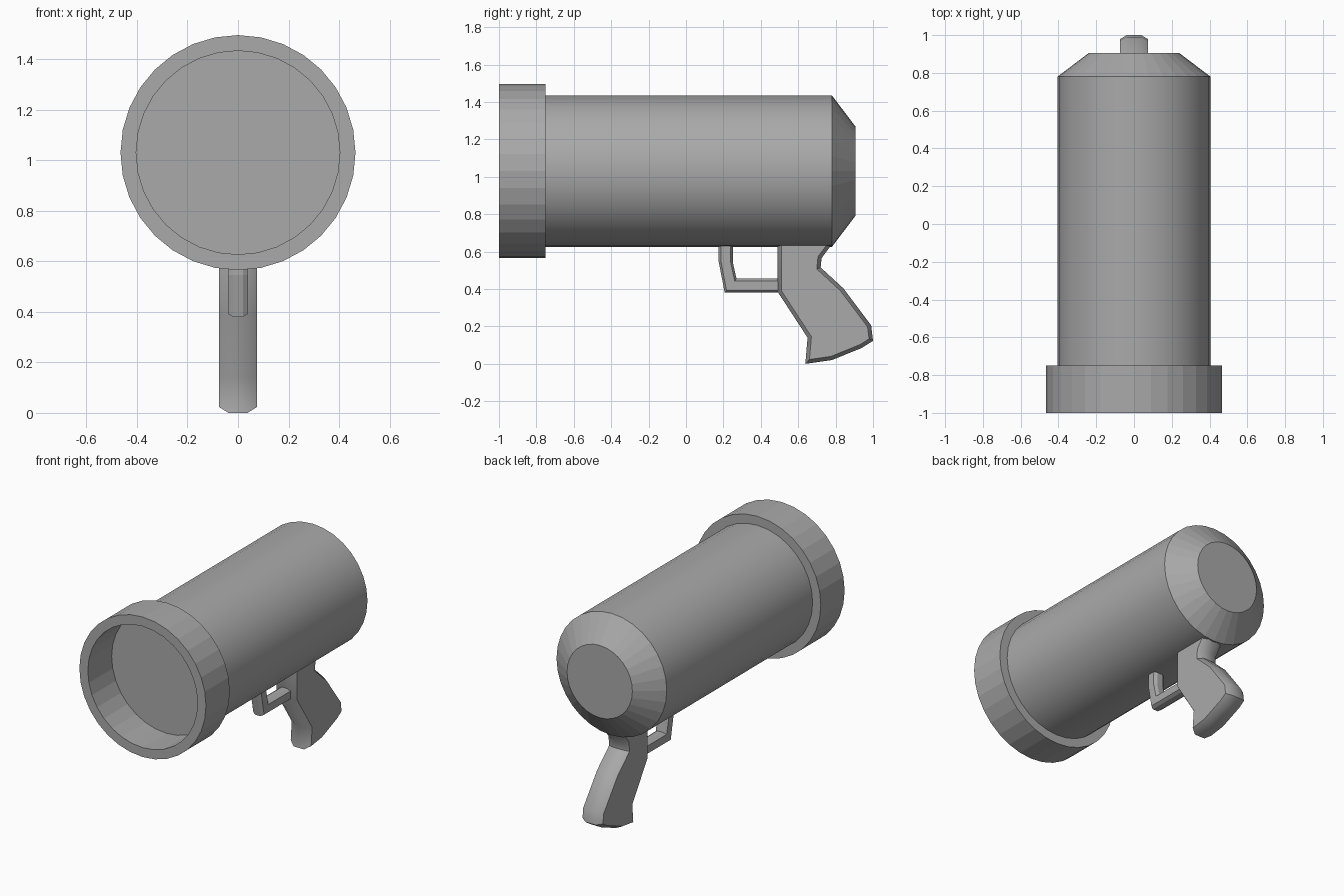
import bpy, bmesh, math
from mathutils import Vector

cube = bpy.data.objects.get("Cube")
if cube:
    bpy.data.objects.remove(cube, do_unlink=True)

AXIS_Z = 1.03
SIDES = 32

grey = bpy.data.materials.new("plain grey")
grey.use_nodes = True
grey.diffuse_color = (0.4, 0.4, 0.4, 1)
grey.node_tree.nodes["Principled BSDF"].inputs["Base Color"].default_value = (0.4, 0.4, 0.4, 1)


def finish(bm, name):
    bmesh.ops.recalc_face_normals(bm, faces=bm.faces)
    mesh = bpy.data.meshes.new(name)
    bm.to_mesh(mesh)
    bm.free()
    mesh.materials.append(grey)
    obj = bpy.data.objects.new(name, mesh)
    bpy.context.collection.objects.link(obj)
    return obj


def bridge(bm, a, b, smooth=False):
    for i in range(len(a)):
        j = (i + 1) % len(a)
        bm.faces.new((a[i], a[j], b[j], b[i])).smooth = smooth


def lathe(name, profile, closed=False, smooth_bands=()):
    """Turn (radius, y) points round the tube axis; an open profile gets end caps."""
    bm = bmesh.new()
    rings = []
    for r, y in profile:
        angles = [math.tau * i / SIDES for i in range(SIDES)]
        rings.append([bm.verts.new((r * math.cos(a), y, AXIS_Z + r * math.sin(a))) for a in angles])
    for k in range(len(rings) - 1):
        bridge(bm, rings[k], rings[k + 1], k in smooth_bands)
    if closed:
        bridge(bm, rings[-1], rings[0])
    else:
        bm.faces.new(rings[0])
        bm.faces.new(rings[-1])
    return finish(bm, name)


def inset(points, d):
    """Mitred inward offset of a counter-clockwise outline."""
    out = []
    for i, p in enumerate(points):
        e1 = (p - points[i - 1]).normalized()
        e2 = (points[(i + 1) % len(points)] - p).normalized()
        n1, n2 = Vector((-e1.y, e1.x)), Vector((-e2.y, e2.x))
        out.append(p + (n1 + n2) * d / (1 + n1.dot(n2)))
    return out


def chamfered_plate(name, outline, half_width, chamfer, depth):
    """Side outline in (y, z), thickened along x with chamfered borders."""
    outer = [Vector(p) for p in outline]
    inner = inset(outer, depth)
    inside = half_width - chamfer
    bm = bmesh.new()
    loops = []
    for x, pts in ((-half_width, inner), (-inside, outer), (inside, outer), (half_width, inner)):
        loops.append([bm.verts.new((x, p.x, p.y)) for p in pts])
    for a, b in zip(loops, loops[1:]):
        bridge(bm, a, b)
    bm.faces.new(loops[0])
    bm.faces.new(loops[-1])
    return finish(bm, name)


# Tube with a tapered rear end
lathe("tube_body", [(0.405, -0.75), (0.405, 0.78), (0.24, 0.905)], smooth_bands=(0,))

# Open collar at the front
lathe("front_collar", [(0.403, -0.75), (0.403, -1), (0.465, -1), (0.465, -0.75)], closed=True)

# Pistol grip
grip = chamfered_plate("grip", [
    (0.49, 0.68), (0.49, 0.385), (0.65, 0.14), (0.638, 0.0), (0.78, 0.02),
    (0.94, 0.085), (1.0, 0.123), (0.99, 0.205), (0.84, 0.405), (0.72, 0.515),
    (0.725, 0.565), (0.81, 0.68)], 0.075, 0.037, 0.02)

# Trigger guard
chamfered_plate("trigger_guard", [
    (0.175, 0.68), (0.175, 0.545), (0.207, 0.38), (0.53, 0.38), (0.53, 0.455),
    (0.27, 0.455), (0.25, 0.545), (0.25, 0.68)], 0.04, 0.02, 0.012)

# Soften the grip's rounded back
bpy.ops.object.select_all(action='DESELECT')
grip.select_set(True)
bpy.context.view_layer.objects.active = grip
bpy.ops.object.shade_smooth_by_angle(angle=math.radians(35))
